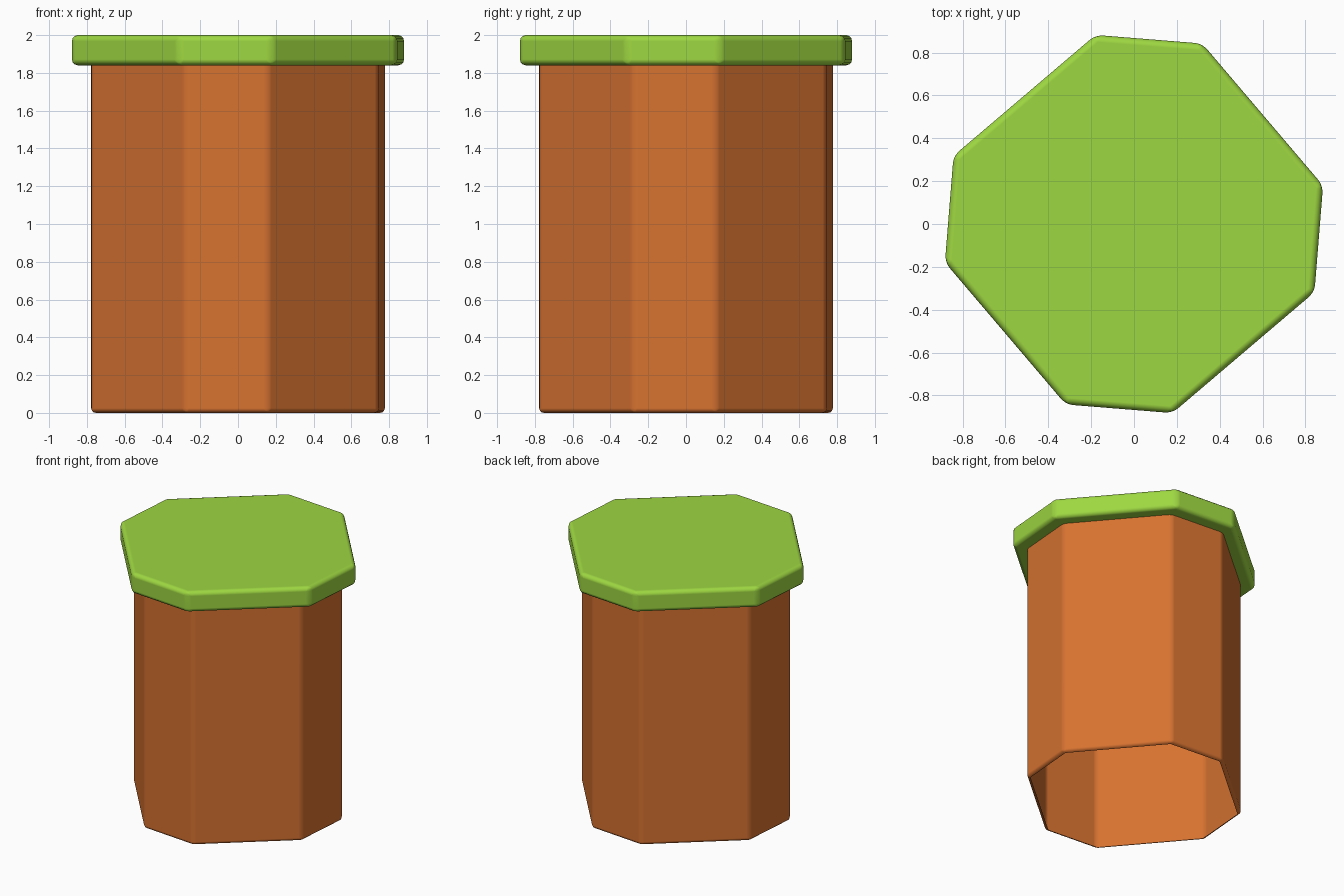
import bpy, bmesh, math

if "Cube" in bpy.data.objects:
    bpy.data.objects.remove(bpy.data.objects["Cube"])

# Uneven octagon: four short and four long sides
ANGLES = [math.radians(a + 90 * k) for k in range(4) for a in (69.3, 101.5)]

def material(name, col):
    m = bpy.data.materials.new(name)
    m.diffuse_color = (*col, 1)
    m.use_nodes = True
    m.node_tree.nodes["Principled BSDF"].inputs["Base Color"].default_value = m.diffuse_color
    return m

def prism(name, radius, z0, z1, bevel, mat, open_ends=False):
    bm = bmesh.new()
    rings = [[bm.verts.new((radius * math.cos(a), radius * math.sin(a), z)) for a in ANGLES]
             for z in (z0, z1)]
    lo, hi = rings
    n = len(ANGLES)
    for i in range(n):
        j = (i + 1) % n
        bm.faces.new((lo[i], lo[j], hi[j], hi[i]))
    bm.faces.new(lo[::-1])
    bm.faces.new(hi)
    # Round the edges (an open body keeps its hidden top edge sharp)
    edges = [e for e in bm.edges
             if not (open_ends and all(v.co.z > z1 - 1e-4 for v in e.verts))]
    bmesh.ops.bevel(bm, geom=edges, offset=bevel, offset_type='OFFSET',
                    segments=3, profile=0.5, affect='EDGES', clamp_overlap=True)
    if open_ends:
        caps = [f for f in bm.faces if len(f.verts) > 6 and abs(f.normal.z) > 0.9]
        bmesh.ops.delete(bm, geom=caps, context='FACES')
    bm.normal_update()
    me = bpy.data.meshes.new(name)
    bm.to_mesh(me)
    bm.free()
    me.materials.append(mat)
    me.polygons.foreach_set("use_smooth", [True] * len(me.polygons))
    ob = bpy.data.objects.new(name, me)
    bpy.context.collection.objects.link(ob)
    # Keep the large faces flat in shading
    ob.modifiers.new("flat_faces", 'WEIGHTED_NORMAL').weight = 100
    return ob

# Hollow body, open underneath
prism("body", 0.795, 0.0, 1.85, 0.025, material("orange brown", (0.68, 0.17, 0.03)), True)
# Overhanging lid
prism("lid", 0.90, 1.84, 2.0, 0.032, material("leaf green", (0.34, 0.68, 0.053)))
